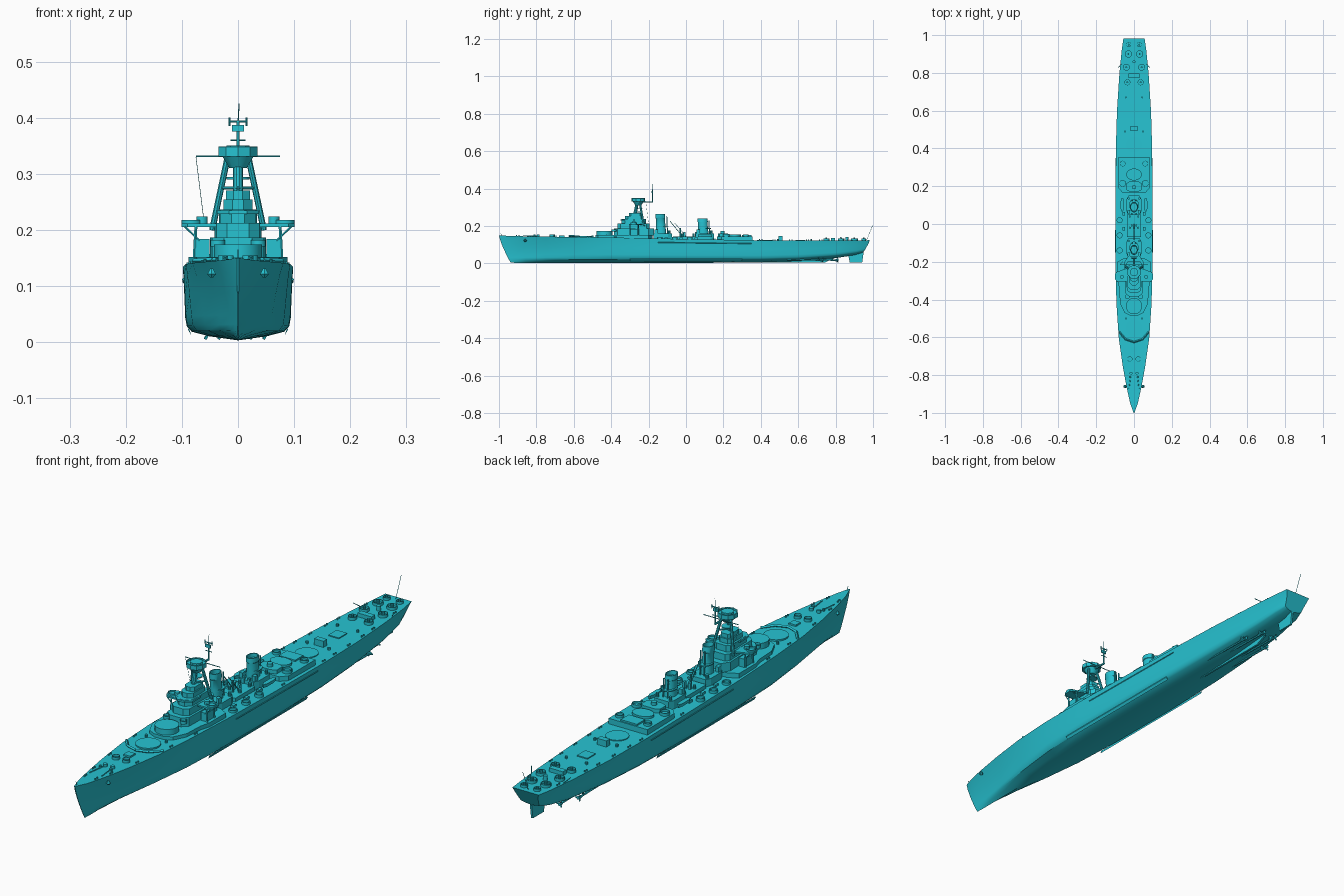
import bpy, bmesh, math
from mathutils import Vector

mat = bpy.data.materials.new("teal_paint")
mat.diffuse_color = (0.02, 0.55, 0.65, 1)

def finish(name, bm, smooth=False):
    bmesh.ops.recalc_face_normals(bm, faces=bm.faces)
    me = bpy.data.meshes.new(name)
    bm.to_mesh(me)
    bm.free()
    ob = bpy.data.objects.new(name, me)
    bpy.context.collection.objects.link(ob)
    me.materials.append(mat)
    if smooth:
        bpy.context.view_layer.objects.active = ob
        ob.select_set(True)
        bpy.ops.object.shade_smooth_by_angle(angle=math.radians(35))
        ob.select_set(False)
    return ob

def loft(name, rings, smooth=False):
    bm = bmesh.new()
    vs = [[bm.verts.new(p) for p in r] for r in rings]
    n = len(rings[0])
    for a, b in zip(vs, vs[1:]):
        for i in range(n):
            bm.faces.new((a[i], a[(i + 1) % n], b[(i + 1) % n], b[i]))
    bm.faces.new(vs[0])
    bm.faces.new(vs[-1])
    return finish(name, bm, smooth)

def prism(name, half, z0, z1, taper=1.0):
    """Half outline (x>=0, front to back) mirrored and extruded upward."""
    pts = half + [(-x, y) for x, y in reversed(half) if x > 0]
    return loft(name, [[(x, y, z0) for x, y in pts], [(x * taper, y, z1) for x, y in pts]])

def box(name, x, y, z, sx, sy, sz):
    c = [(-.5, -.5), (.5, -.5), (.5, .5), (-.5, .5)]
    return loft(name, [[(x + a * sx, y + b * sy, h) for a, b in c] for h in (z, z + sz)])

def lathe(name, x, y, z, prof, n=16, stretch=1.0, lean=0.0):
    return loft(name, [[(x + r * math.cos(2 * math.pi * (i + .5) / n),
                         y + lean * h + stretch * r * math.sin(2 * math.pi * (i + .5) / n), z + h)
                        for i in range(n)] for r, h in prof], n > 8)

def cyl(name, x, y, z, r, h, n=16):
    return lathe(name, x, y, z, [(r, 0), (r, h)], n)

def tub(name, x, y, z, r, h, n=14):
    return lathe(name, x, y, z, [(r, 0), (r, h), (r * .88, h), (r * .88, h * .3)], n)

def rod(name, p, q, r, n=6):
    p, q = Vector(p), Vector(q)
    rot = (q - p).to_track_quat('Z', 'Y')
    return loft(name, [[e + rot @ Vector((r * math.cos(2 * math.pi * i / n), r * math.sin(2 * math.pi * i / n), 0))
                        for i in range(n)] for e in (p, q)])

# Hull stations: y, deck half width, deck z, bilge half width, keel z, rake of foot
ST = [(-1, .002, .150, .001, .004, .062), (-.95, .020, .147, .006, .003, .04),
      (-.87, .038, .145, .015, .003, .015), (-.75, .060, .143, .034, .003, 0),
      (-.6, .081, .141, .060, .003, 0), (-.42, .093, .139, .083, .003, 0),
      (-.2, .098, .134, .093, .003, 0), (.1, .098, .128, .094, .003, 0),
      (.4, .096, .123, .088, .005, 0), (.6, .090, .121, .080, .012, 0),
      (.8, .077, .121, .066, .028, 0), (.92, .065, .122, .055, .045, -.015),
      (.982, .056, .124, .042, .058, -.035)]

def deck(y):
    for a, b in zip(ST, ST[1:]):
        if y <= b[0]:
            return a[2] + (b[2] - a[2]) * (y - a[0]) / (b[0] - a[0])
    return ST[-1][2]

rings = []
for y, wd, zd, wb, zk, rake in ST:
    d = zd - zk
    half = [(0, 0), (.55 * wb, .06), (.88 * wb, .125), (.97 * wb, .2), (wb, .32),
            (wb + (wd - wb) * .35, .6), (wb + (wd - wb) * .7, .85), (wd, 1)]
    pts = half + [(-x, t) for x, t in reversed(half[1:])]
    rings.append([(x, y + rake * (1 - t) ** 1.3, zk + d * t) for x, t in pts])
loft("hull", rings, True)

# Underwater fittings
loft("rudder", [[(-.004, y0, z), (.004, y0, z), (.004, y1, z), (-.004, y1, z)]
                for y0, y1, z in ((.875, .942, .005), (.865, .95, .06))])
loft("skeg", [[(-.004, .4, z), (.004, .4, z), (.004, e, z), (-.004, e, z)] for e, z in ((.74, .004), (.80, .03))])
for s in (-1, 1):
    for x, y in ((.028, .80), (.052, .72)):
        rod("propeller_shaft", (s * x, y - .28, .022), (s * x, y, .017), .004)
        rod("shaft_strut", (s * x, y - .02, .017), (s * (x - .014), y, .05), .003)
        rod("shaft_strut", (s * x, y - .02, .017), (s * (x + .006), y, .05), .003)
        rod("propeller_hub", (s * x, y, .017), (s * x, y + .016, .017), .006, 8)
        for k in range(3):
            a = k * 2.094
            rod("propeller_blade", (s * x, y + .008, .017),
                (s * x + .013 * math.cos(a), y + .012, .017 + .013 * math.sin(a)), .003, 4)
    loft("bilge_keel", [[(s * .088, y, .026), (s * .089, y, .022), (s * .083, y, .012)] for y in (-.3, .3)])
    rod("armour_strake", (s * .0975, -.15, .112), (s * .0965, .35, .106), .002, 4)

# Fore deck: breakwater, barbettes, anchor gear
for s in (-1, 1):
    rod("breakwater", (0, -.625, .147), (s * .045, -.61, .146), .005, 4)
    rod("breakwater", (s * .045, -.61, .146), (s * .079, -.57, .144), .005, 4)
    cyl("capstan", s * .016, -.79, .142, .008, .012, 12)
    rod("anchor_chain", (s * .016, -.79, .146), (s * .026, -.87, .147), .002)
    lathe("anchor", s * .047, -.86, .115, [(.003, 0), (.009, .006), (.003, .016)], 6)
    tub("bow_gun_tub", s * .022, -.715, .142, .014, .012)
rod("jackstaff", (0, -.985, .148), (0, -.992, .165), .001)
cyl("forward_barbette", 0, -.55, .138, .045, .008, 24)
box("fore_hatch", 0, -.665, .14, .03, .03, .008)

# Bridge superstructure
prism("forward_deckhouse", [(.02, -.485), (.05, -.47), (.074, -.42), (.078, -.34), (.088, -.3), (.088, -.2), (.05, -.18)], .132, .152)
cyl("raised_barbette", 0, -.435, .148, .043, .026, 24)
prism("bridge_base", [(.025, -.385), (.046, -.365), (.05, -.2), (.03, -.17)], .15, .186)
prism("bridge_middle", [(.02, -.365), (.038, -.35), (.042, -.21), (.03, -.195)], .186, .212)
prism("bridge_upper", [(.012, -.345), (.032, -.325), (.034, -.225), (.02, -.215)], .212, .236)
prism("bridge_roof_deck", [(.016, -.35), (.037, -.33), (.037, -.28), (.03, -.27)], .228, .235)
prism("conning_bridge", [(.01, -.325), (.026, -.31), (.026, -.24), (.016, -.23)], .236, .254)
prism("lookout_house", [(.008, -.305), (.021, -.295), (.021, -.245), (.014, -.235)], .254, .27)
prism("bridge_wings", [(.09, -.305), (.101, -.293), (.101, -.265), (.09, -.253), (.04, -.235)], .205, .211)
for s in (-1, 1):
    tub("wing_director_tub", s * .083, -.28, .209, .018, .009)
    cyl("wing_director", s * .064, -.28, .21, .010, .014, 12)
    box("wing_support_house", s * .063, -.275, .15, .024, .05, .034)
    for y in (-.3, -.255):
        rod("wing_strut", (s * .078, y, .15), (s * .075, y, .206), .003)
        rod("wing_brace", (s * .068, y, .18), (s * .095, y, .206), .002)
    tub("bridge_gun_tub", s * .036, -.385, .17, .013, .012)
    # Tripod legs
    rod("tripod_leg", (s * .046, -.225, .2), (s * .018, -.248, .332), .0055, 8)
    rod("tripod_brace", (s * .03, -.235, .275), (0, -.28, .275), .003)
rod("tripod_front_leg", (0, -.275, .25), (0, -.26, .33), .009, 10)
cyl("tripod_platform", 0, -.252, .29, .021, .004, 12)
lathe("control_top_flare", 0, -.255, .31, [(.016, 0), (.03, .022)], 10)
lathe("control_top", 0, -.255, .331, [(.037, 0), (.037, .017), (.034, .018), (.034, .010)], 10)
cyl("control_top_cabin", 0, -.255, .335, .022, .015, 10)

# Topmast with yards and aerials
rod("mast_bracket", (0, -.24, .328), (0, -.178, .328), .004)
rod("topmast", (0, -.18, .325), (0, -.18, .395), .003)
rod("mast_tip", (0, -.18, .39), (.002, -.18, .425), .001, 4)
rod("main_yard", (-.075, -.215, .331), (.075, -.215, .331), .0015)
rod("upper_yard", (-.017, -.18, .393), (.017, -.18, .393), .002)
rod("middle_yard", (-.013, -.18, .36), (.013, -.18, .36), .0015)
box("radar_frame", 0, -.183, .375, .022, .005, .012)
for s in (-1, 1):
    rod("yard_aerial", (s * .015, -.18, .385), (s * .015, -.18, .4), .0015, 4)
rod("signal_halyard", (-.075, -.215, .33), (-.06, -.2, .21), .0006, 3)

# Funnels: (y, base z, half width, height)
for y, z, r, h in ((-.125, .14, .019, .125), (.10, .14, .02, .1)):
    prism("funnel_base", [(.032, y - .05), (.04, y - .03), (.04, y + .03), (.03, y + .05)], .125, .16)
    lathe("funnel", 0, y - .006, z, [(r * 1.15, 0), (r, h * .5), (r, h * .8), (r * 1.08, h * .82), (r * 1.02, h),
                                   (r * .85, h), (r * .8, h * .85)], 20, 1.3, -.06)
    for s in (-1, 1):
        rod("steam_pipe", (s * .009, y + .027, z), (s * .009, y + .022, z + h * .9), .003)
        cyl("vent_trunk", s * .028, y + .035, .15, .006, .025, 10)
        box("air_intake", s * .027, y - .035, .15, .014, .018, .03)
    lathe("funnel_platform", 0, y, z + h * .45, [(r * 1.3, 0), (r * 1.3, .004)], 16, 1.3)

# Midships: deckhouse, derrick, boats and gun platforms
box("midship_house", 0, -.01, .125, .075, .12, .02)
rod("derrick_post", (0, -.03, .14), (0, -.03, .19), .004)
rod("derrick_boom", (0, -.03, .158), (0, -.085, .225), .002)
rod("derrick_stay", (0, .0, .145), (0, -.06, .215), .0015)
for s in (-1, 1):
    for y in (-.14, -.06, .02):
        lathe("gun_platform", s * .076, y, .128, [(.016, 0), (.016, .014), (.013, .014), (.013, .008)], 12)
        box("ready_locker", s * .054, y + .035, .127, .012, .018, .012)
    for y in (-.02, .04):
        cyl("mushroom_vent", s * .022, y, .145, .006, .014, 10)
        box("searchlight_stand", s * .012, y + .012, .145, .009, .01, .024)
    loft("ship_boat", [[(s * .062 + a * w, y, z) for a, z in ((-1, .154), (-.7, .141), (.7, .141), (1, .154))]
                       for y, w in ((.065, .002), (.08, .009), (.12, .009), (.138, .004))])

# After superstructure
prism("after_deckhouse", [(.06, .165), (.083, .19), (.083, .355)], .118, .145)
prism("after_house_upper", [(.02, .17), (.04, .18), (.04, .215), (.025, .225)], .145, .16)
cyl("after_control_post", 0, .195, .16, .011, .012, 12)
lathe("after_barbette", 0, .262, .144, [(.042, 0), (.042, .01)], 16, .75)
box("after_house_step", 0, .325, .144, .07, .05, .007)
for s in (-1, 1):
    tub("after_gun_tub", s * .06, .215, .145, .018, .012)
    tub("after_gun_tub", s * .06, .32, .145, .015, .01)

# Quarterdeck: hatches, stern tubs, staff
cyl("quarterdeck_barbette", 0, .42, .12, .042, .006, 24)
box("deck_store", 0, .505, .12, .04, .022, .026)
box("quarterdeck_hatch", 0, .61, .12, .045, .05, .005)
box("stern_house", 0, .785, .12, .06, .022, .016)
for s in (-1, 1):
    for x, y, r in ((.035, .75, .016), (.04, .83, .018), (.03, .90, .019), (.028, .95, .013)):
        tub("stern_gun_tub", s * x, y, .12, r, .013)
        cyl("stern_gun_mount", s * x, y, .122, .005, .016, 8)
    rod("stern_davit", (s * .066, .85, .12), (s * .085, .825, .14), .0015)
cyl("stern_capstan", 0, .86, .12, .008, .02, 12)
rod("ensign_staff", (0, .965, .124), (0, .999, .205), .001)

# Bollards and small deck fittings along both rails
for i, y in enumerate((-.9, -.83, -.7, -.52, -.38, .15, .4, .47, .56, .65, .72, .87)):
    w = next(a[1] + (b[1] - a[1]) * (y - a[0]) / (b[0] - a[0]) for a, b in zip(ST, ST[1:]) if y <= b[0])
    for s in (-1, 1):
        for dy in (-.006, .006):
            cyl("bollard", s * (w - .008), y + dy, deck(y) - .001, .0028, .007, 8)
        if i % 2 and y not in (-.38, .15):
            cyl("deck_vent", s * w * .5, y + .02, deck(y) - .002, .005, .011, 8)
